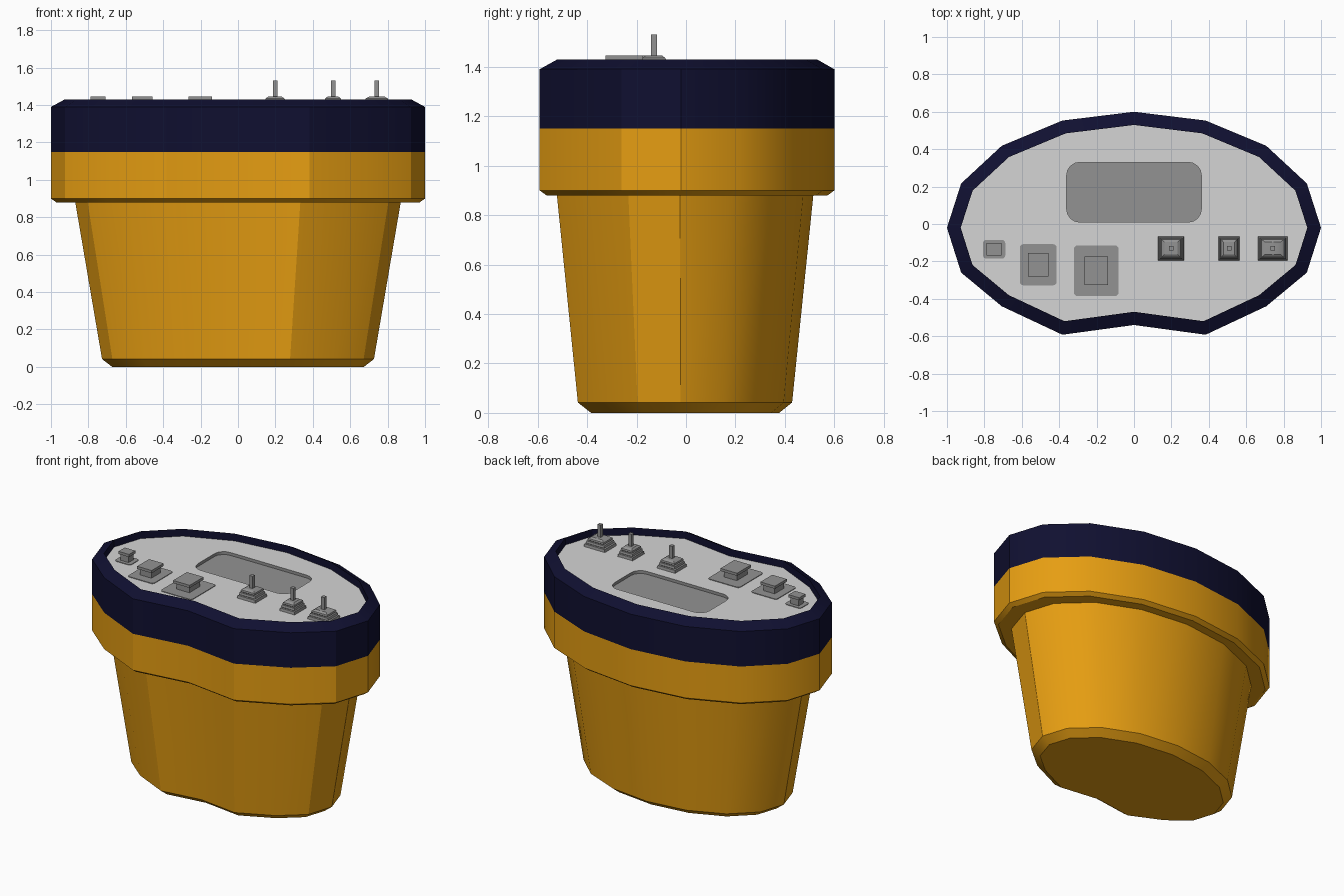
import bpy, bmesh, math
from mathutils import Vector

if "Cube" in bpy.data.objects:
    bpy.data.objects.remove(bpy.data.objects["Cube"])


def material(name, rgb):
    m = bpy.data.materials.new(name)
    m.diffuse_color = (*rgb, 1)
    m.use_nodes = True
    m.node_tree.nodes["Principled BSDF"].inputs["Base Color"].default_value = m.diffuse_color
    return m


ORANGE = material("orange", (0.79, 0.34, 0.006))
NAVY = material("navy", (0.005, 0.005, 0.03))
LIGHT = material("light grey", (0.66, 0.66, 0.66))
GREY = material("mid grey", (0.29, 0.29, 0.29))
PANEL_Z = 1.38


def finish(bm, name, mats, normals=True):
    if normals:
        bmesh.ops.recalc_face_normals(bm, faces=bm.faces)
    me = bpy.data.meshes.new(name)
    bm.to_mesh(me)
    bm.free()
    for m in mats:
        me.materials.append(m)
    me.shade_smooth()
    me.set_sharp_from_angle(angle=math.radians(30))
    ob = bpy.data.objects.new(name, me)
    bpy.context.collection.objects.link(ob)
    return ob


def inset(pts, d):
    """Offset a counter-clockwise outline inwards with mitred corners."""
    out = []
    for i, p in enumerate(pts):
        a = (p - pts[i - 1]).normalized()
        b = (pts[(i + 1) % len(pts)] - p).normalized()
        n = Vector((-a.y - b.y, a.x + b.x)).normalized()
        out.append(p + n * d / n.dot(Vector((-a.y, a.x))))
    return out


def scaled(pts, s):
    return [Vector((p.x * s, p.y * s - 0.007)) for p in pts]


def loft(bm, rings, bottom=False, top=False):
    """Skin a list of (outline, z) rings."""
    loops = [[bm.verts.new((p.x, p.y, z)) for p in pts] for pts, z in rings]
    for a, b in zip(loops, loops[1:]):
        for i in range(len(a)):
            j = (i + 1) % len(a)
            bm.faces.new((a[i], a[j], b[j], b[i]))
    if bottom:
        bm.faces.new(loops[0][::-1])
    if top:
        bm.faces.new(loops[-1])
    return loops


def rect(x, y, hx, hy, r=0, seg=4):
    """Counter-clockwise rectangle, optionally with rounded corners."""
    pts = []
    for k, (sx, sy) in enumerate(((1, 1), (-1, 1), (-1, -1), (1, -1))):
        c = Vector((x + sx * (hx - r), y + sy * (hy - r)))
        for i in range(seg + 1 if r else 1):
            t = math.pi / 2 * (k + i / seg)
            pts.append(c + r * Vector((math.cos(t), math.sin(t))))
    return pts


# Kidney outline: right half, mirrored to the left
half = [(0, -0.54), (0.383, -0.592), (0.707, -0.44), (0.924, -0.26), (1, -0.02),
        (0.924, 0.217), (0.707, 0.418), (0.383, 0.553), (0, 0.6)]
outline = [Vector(p) for p in half] + [Vector((-x, y)) for x, y in half[-2:0:-1]]

# Housing: tapered body, overhanging band and navy rim
foot = scaled(outline, 0.727)
inner = inset(outline, 0.07)
bm = bmesh.new()
loft(bm, [(inset(foot, 0.052), 0), (foot, 0.042), (scaled(outline, 0.87), 0.88),
          (inset(outline, 0.027), 0.88), (outline, 0.90), (outline, 1.15),
          (outline, 1.39), (inner, 1.43), (inner, PANEL_Z - 0.005)], bottom=True)
for f in bm.faces:
    f.material_index = int(f.calc_center_median().z > 1.15)
finish(bm, "housing", [ORANGE, NAVY], normals=False)

# Recessed control panel with an opening for the display
screen = rect(0, 0.17, 0.36, 0.16, 0.07)
bm = bmesh.new()
for pts in (inner, screen):
    vs = [bm.verts.new((p.x, p.y, PANEL_Z)) for p in pts]
    for i in range(len(vs)):
        bm.edges.new((vs[i - 1], vs[i]))
bmesh.ops.triangle_fill(bm, use_beauty=True, use_dissolve=False, edges=bm.edges[:])
for f in bm.faces:
    f.normal_update()
    if f.normal.z < 0:
        f.normal_flip()
finish(bm, "control_panel", [LIGHT], normals=False)

# Sunken display
bm = bmesh.new()
loft(bm, [(screen[::-1], PANEL_Z - 0.02), (screen[::-1], PANEL_Z)])
bm.faces.new([bm.verts.new((p.x, p.y, PANEL_Z - 0.02)) for p in screen])
finish(bm, "display", [GREY], normals=False)

# Push buttons: x, y, cap half sizes, plate half sizes
buttons = [(-0.748, -0.135, 0.04, 0.034, 0.06, 0.05),
           (-0.512, -0.218, 0.055, 0.064, 0.098, 0.11),
           (-0.202, -0.25, 0.063, 0.075, 0.119, 0.135)]
for n, (x, y, hx, hy, px, py) in enumerate(buttons, 1):
    bm = bmesh.new()
    plate = rect(x, y, px, py, 0.018)
    loft(bm, [(plate, PANEL_Z), (plate, PANEL_Z + 0.004)], top=True)
    finish(bm, f"button_plate_{n}", [GREY], normals=False)
    stem = rect(x, y, hx * 0.78, hy * 0.78)
    cap = rect(x, y, hx, hy)
    bm = bmesh.new()
    loft(bm, [(stem, PANEL_Z), (stem, PANEL_Z + 0.045), (cap, PANEL_Z + 0.047),
              (cap, PANEL_Z + 0.065)], top=True)
    finish(bm, f"button_{n}", [GREY], normals=False)

# Toggle switches: stepped boot with a thin square lever
for n, (x, hx) in enumerate([(0.198, 0.069), (0.508, 0.057), (0.742, 0.08)], 1):
    y, hy = -0.13, 0.064
    bm = bmesh.new()
    rings = []
    for s, h in ((1, 0), (0.95, 0.018), (0.8, 0.02), (0.88, 0.024), (0.83, 0.038),
                 (0.7, 0.04), (0.78, 0.045), (0.74, 0.055), (0.52, 0.065)):
        rings.append((rect(x, y, hx * s, hy * s), PANEL_Z + h))
    lever = rect(x, y, 0.012, 0.012)
    rings += [(lever, PANEL_Z + 0.066), (lever, 1.53)]
    loft(bm, rings, top=True)
    finish(bm, f"toggle_switch_{n}", [GREY], normals=False)
